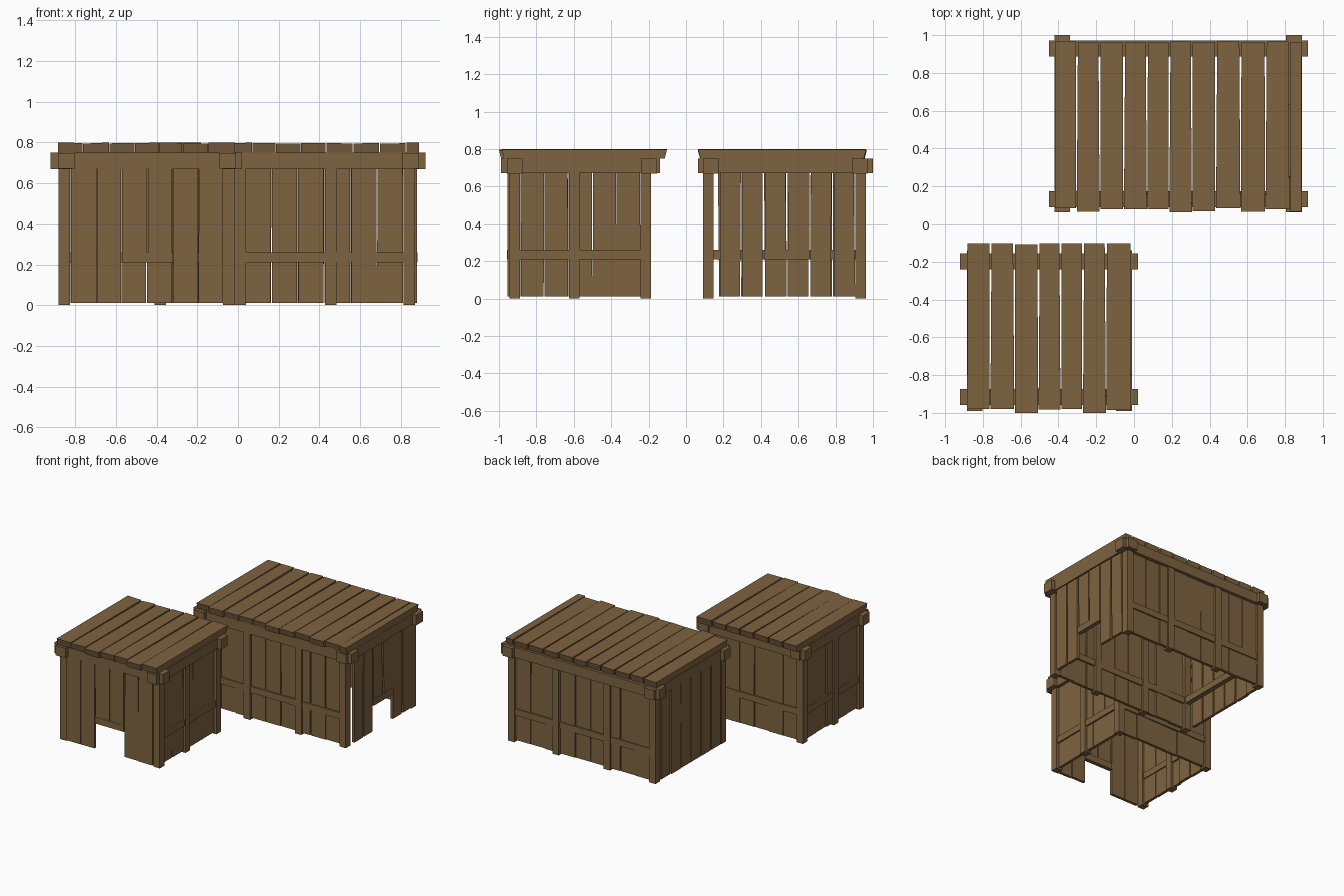
import bpy, bmesh, random

if "Cube" in bpy.data.objects:
    bpy.data.objects.remove(bpy.data.objects["Cube"])

random.seed(4)
wood = bpy.data.materials.new("weathered_wood")
wood.diffuse_color = (0.21, 0.125, 0.052, 1)
wood.use_nodes = True
wood.node_tree.nodes["Principled BSDF"].inputs["Base Color"].default_value = wood.diffuse_color

FACES = [(0, 3, 2, 1), (4, 5, 6, 7), (0, 1, 5, 4),
         (1, 2, 6, 5), (2, 3, 7, 6), (3, 0, 4, 7)]


def add_block(bm, pts):
    vs = [bm.verts.new(p) for p in pts]
    for f in FACES:
        bm.faces.new([vs[i] for i in f])


def add_box(bm, x0, x1, y0, y1, z0, z1):
    add_block(bm, [(x, y, z) for z in (z0, z1)
                   for x, y in ((x0, y0), (x1, y0), (x1, y1), (x0, y1))])


def finish(bm, name):
    bmesh.ops.recalc_face_normals(bm, faces=bm.faces)
    me = bpy.data.meshes.new(name)
    bm.to_mesh(me)
    bm.free()
    ob = bpy.data.objects.new(name, me)
    me.materials.append(wood)
    bpy.context.collection.objects.link(ob)


def oriented(axis, u, v, z):
    # u runs along the wall, v across its thickness
    return (u, v, z) if axis == "x" else (v, u, z)


def span_box(bm, axis, u0, u1, v, half, z0, z1):
    add_block(bm, [oriented(axis, u, w, z) for z in (z0, z1)
                   for u, w in ((u0, v - half), (u1, v - half),
                                (u1, v + half), (u0, v + half))])


def wall(name, axis, v, u0, u1, n, door=None, gap=0.004):
    # slightly tapered upright planks, cut short above a doorway
    bm = bmesh.new()
    step = (u1 - u0) / n
    for i in range(n):
        a, b = u0 + i * step, u0 + (i + 1) * step
        z0 = 0.24 if door and i in door else 0.012
        j = [random.uniform(0.0, gap) for _ in range(4)]
        t = v + random.uniform(-0.004, 0.004)
        h = 0.011
        pts = [oriented(axis, u, w, z)
               for z, l, r in ((z0, a + j[0], b - j[1]),
                               (0.70, a + j[2], b - j[3]))
               for u, w in ((l, t - h), (r, t - h), (r, t + h), (l, t + h))]
        add_block(bm, pts)
    if door:
        span_box(bm, axis, u0 + door[0] * step, u0 + (door[-1] + 1) * step,
                 v, 0.016, 0.21, 0.26)
    finish(bm, name)


def rails(name, spans):
    bm = bmesh.new()
    for axis, u0, u1, v in spans:
        span_box(bm, axis, u0, u1, v, 0.021, 0.21, 0.26)
    finish(bm, name)


def posts(name, centres):
    bm = bmesh.new()
    for x, y in centres:
        add_box(bm, x - 0.028, x + 0.028, y - 0.028, y + 0.028, 0, 0.70)
    finish(bm, name)


def beams(name, xs, ys, xr, yr):
    # crossing top beams whose ends stick out past the corners
    bm = bmesh.new()
    for y in ys:
        span_box(bm, "x", xr[0], xr[1], y, 0.042, 0.67, 0.75)
    for x in xs:
        span_box(bm, "y", yr[0], yr[1], x, 0.042, 0.672, 0.748)
    finish(bm, name)


def roof(name, edges, fronts, y1):
    # roof planks narrowing toward the back, with uneven ends and a slight roll
    bm = bmesh.new()
    for i, y0 in enumerate(fronts):
        a, b = edges[i], edges[i + 1]
        w = 0.008 if i % 2 else 0.003
        z = 0.748
        ra, rb = random.uniform(0, 0.006), random.uniform(0, 0.006)
        yb = y1 - random.uniform(0, 0.008)
        slant = 0.012
        pts = [(a + 0.002, y0 + slant, z), (b - 0.002, y0 + slant, z),
               (b - w, yb - slant, z), (a + w, yb - slant, z),
               (a + 0.002, y0, z + 0.052 - ra), (b - 0.002, y0, z + 0.052 - rb),
               (b - w, yb, z + 0.052 - rb), (a + w, yb, z + 0.052 - ra)]
        add_block(bm, pts)
    finish(bm, name)


# small shed (front left)
L, R, F, B = -0.853, -0.045, -0.915, -0.215
MY = -0.597
posts("small_shed_posts", [(L, F), (R, F), (L, B), (R, B), (L, MY), (R, MY)])
beams("small_shed_beams", (-0.843, -0.052), (F, -0.198), (-0.92, 0.02), (-0.99, -0.14))
wall("small_shed_front_wall", "x", -0.94, -0.82, -0.07, 6, (2, 3), 0.006)
wall("small_shed_back_wall", "x", B, -0.825, -0.073, 6)
wall("small_shed_left_wall", "y", L, -0.887, -0.243, 5)
wall("small_shed_right_wall", "y", R, -0.887, -0.243, 5)
rails("small_shed_rails", [("y", F, B, L), ("y", F, B, R), ("x", L, R, B)])
roof("small_shed_roof",
     [-0.885, -0.762, -0.632, -0.507, -0.387, -0.272, -0.147, -0.015],
     [-0.98, -0.98, -1.0, -0.983, -0.98, -1.0, -0.985], -0.10)

# large shed (back right)
L, R, F, B = -0.382, 0.84, 0.12, 0.935
M1, M2 = 0.012, 0.455
posts("large_shed_posts", [(x, y) for x in (L, M1, M2, R) for y in (F, B)])
beams("large_shed_beams", (-0.38, 0.847), (0.133, 0.93), (-0.45, 0.92), (0.063, 1.0))
wall("large_shed_front_wall", "x", F, -0.354, 0.812, 9)
wall("large_shed_back_wall", "x", B, -0.354, 0.812, 9)
wall("large_shed_left_wall", "y", L - 0.025, 0.17, 0.907, 6, None, 0.008)
wall("large_shed_right_wall", "y", R + 0.025, 0.175, 0.907, 6, (2, 3), 0.012)
rails("large_shed_rails", [("x", L, R, F), ("x", L, R, B), ("y", F, B, L)])
roof("large_shed_roof",
     [-0.42, -0.305, -0.18, -0.055, 0.07, 0.185, 0.308, 0.432, 0.565, 0.695, 0.825, 0.89],
     [0.085, 0.065, 0.08, 0.08, 0.08, 0.063, 0.068, 0.085, 0.065, 0.08, 0.065], 0.968)
